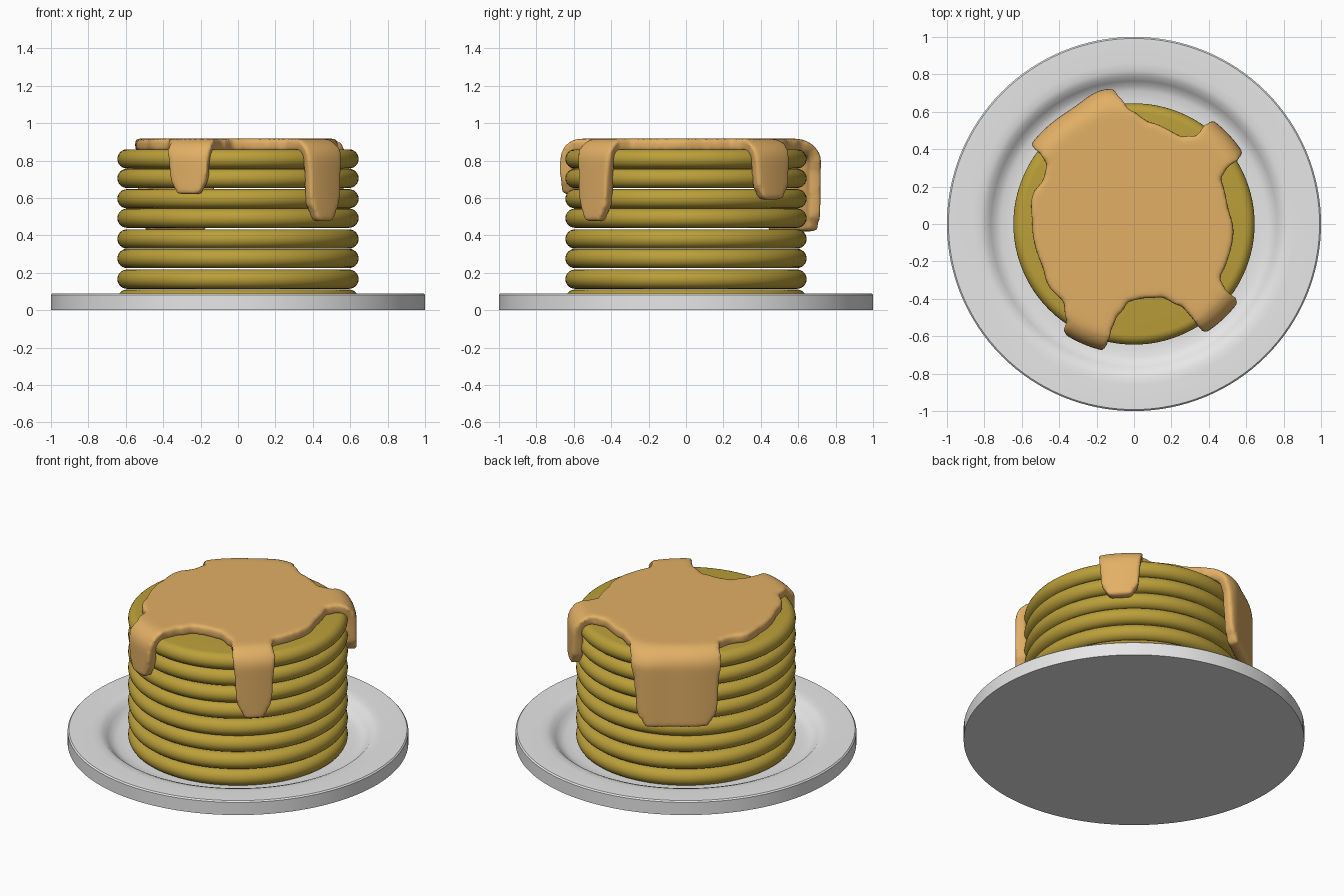
import bpy, bmesh, math
from mathutils import Vector

if "Cube" in bpy.data.objects:
    bpy.data.objects.remove(bpy.data.objects["Cube"])


def material(name, rgb):
    m = bpy.data.materials.new(name)
    m.diffuse_color = (*rgb, 1)
    m.use_nodes = True
    m.node_tree.nodes["Principled BSDF"].inputs["Base Color"].default_value = m.diffuse_color
    return m


porcelain = material("porcelain_grey", (0.80, 0.80, 0.80))
batter = material("golden_batter", (0.50, 0.35, 0.042))
syrup_col = material("caramel_syrup", (0.76, 0.43, 0.13))


def finish(bm, name, mat, angle=35):
    bmesh.ops.remove_doubles(bm, verts=bm.verts, dist=1e-4)
    bmesh.ops.recalc_face_normals(bm, faces=bm.faces)
    me = bpy.data.meshes.new(name)
    bm.to_mesh(me)
    bm.free()
    me.materials.append(mat)
    ob = bpy.data.objects.new(name, me)
    bpy.context.collection.objects.link(ob)
    bpy.ops.object.select_all(action='DESELECT')
    ob.select_set(True)
    bpy.context.view_layer.objects.active = ob
    bpy.ops.object.shade_smooth_by_angle(angle=math.radians(angle))
    return ob


def lathe(name, profile, mat, steps=96):
    """Revolve an (r, z) profile about the z axis."""
    bm = bmesh.new()
    vs = [bm.verts.new((r, 0, z)) for r, z in profile]
    es = [bm.edges.new(p) for p in zip(vs, vs[1:])]
    bmesh.ops.spin(bm, geom=vs + es, cent=(0, 0, 0), axis=(0, 0, 1),
                   angle=math.tau, steps=steps, use_duplicate=False)
    return finish(bm, name, mat)


# Plate: flat base, raised rim, shallow well
lathe("plate", [(0, 0), (1, 0), (1, .082), (.992, .09), (.86, .09), (.82, .087),
                (.79, .076), (.765, .052), (.74, .03), (.71, .019), (.66, .015),
                (0, .015)], porcelain, 128)

# Stack of eight round-edged pancakes
for i, top in enumerate([.110, .217, .328, .432, .543, .647, .756, .860]):
    h, r = .0515, .645
    edge = [(r - h + h * math.cos(a), top - h + h * math.sin(a))
            for a in (math.radians(-90 + 15 * k) for k in range(13))]
    lathe(f"pancake_{i + 1}", [(0, top - 2 * h)] + edge + [(0, top)], batter)

# Syrup reach: (degrees, distance over the top and down the side)
REACH = [(-180, .545), (-156, .54), (-143, .565), (-133, .56), (-125, .62),
         (-123, .70), (-121.5, .83), (-118, .89), (-108, .89), (-104.5, .83),
         (-103, .68), (-102, .57), (-100, .49), (-93, .41), (-82, .40), (-70, .415),
         (-60, .50), (-58, .60), (-57, .72), (-55.5, .95), (-51, 1.035),
         (-43, 1.035), (-38.5, .96), (-37, .75), (-36, .60), (-32, .54),
         (-18, .535), (-6, .535), (11, .51), (27, .52), (31, .57), (32.5, .68),
         (34, .86), (38, .92), (48, .92), (52, .86), (53.5, .68), (55, .57),
         (62.5, .53), (81, .55), (92, .60), (97, .66), (99.5, .75), (102, 1.02),
         (106, 1.09), (135, 1.09), (140, 1.02), (142, .75), (143, .62),
         (146, .56), (154, .54), (164, .565), (180, .545)]


def reach(deg):
    for (a, la), (b, lb) in zip(REACH, REACH[1:]):
        if a <= deg <= b:
            t = (deg - a) / (b - a)
            return la + (lb - la) * t * t * (3 - 2 * t)


def drape(deg, s):
    """Point at distance s from the centre along the top, shoulder and side."""
    r0, zc, rad = .58, .80, .083
    arc = rad * math.pi / 2
    if s < r0:
        r, z = s, zc + rad
    elif s < r0 + arc:
        a = (s - r0) / rad
        r, z = r0 + rad * math.sin(a), zc + rad * math.cos(a)
    else:
        r, z = r0 + rad, zc - (s - r0 - arc)
    # the wide back drip stands off the stack at one corner
    r += .04 * math.exp(-((deg - 103) / 10) ** 2) * min(1, max(0, (s - .5) / .2))
    t = math.radians(deg)
    return Vector((r * math.cos(t), r * math.sin(t), z))


# Syrup sheet: polar grid clamped to its reach, thickened and rounded
N, ROWS, STEP = 720, 56, .02
bm = bmesh.new()
grid = []
for j in range(N):
    deg = -180 + 360 * j / N
    limit = reach(deg)
    grid.append([bm.verts.new(drape(deg, min(STEP * (k + 1), limit)))
                 for k in range(ROWS)])
centre = bm.verts.new(drape(0, 0))
for j in range(N):
    a, b = grid[j], grid[(j + 1) % N]
    bm.faces.new((centre, a[0], b[0]))
    for k in range(ROWS - 1):
        bm.faces.new((a[k], a[k + 1], b[k + 1], b[k]))
syrup = finish(bm, "syrup", syrup_col)
syrup.modifiers.clear()
thick = syrup.modifiers.new("thickness", 'SOLIDIFY')
thick.thickness = .068
thick.offset = 0
skin = syrup.modifiers.new("skin", 'REMESH')
skin.mode = 'VOXEL'
skin.voxel_size = .013
skin.use_smooth_shade = True
soft = syrup.modifiers.new("soften", 'SMOOTH')
soft.factor = .5
soft.iterations = 10
